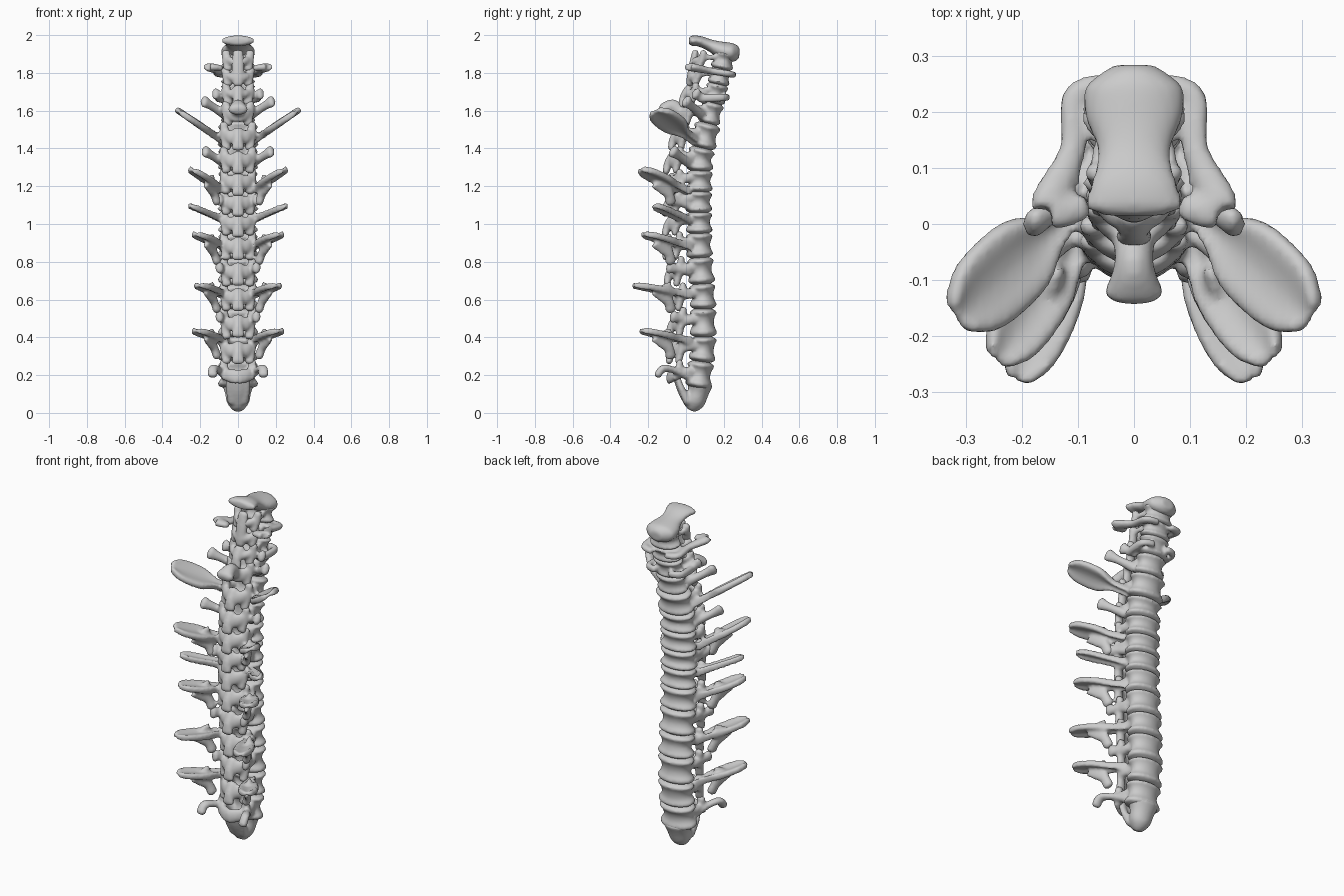
import bpy, bmesh, math
from mathutils import Vector

CURVE = [(0, .03), (.15, .065), (.35, .092), (.6, .09), (.85, .072), (1.1, .068),
         (1.35, .075), (1.5, .11), (1.7, .16), (1.9, .205), (2.1, .25)]


def mid_y(z):
    for (z0, y0), (z1, y1) in zip(CURVE, CURVE[1:]):
        if z <= z1:
            return y0 + (y1 - y0) * (z - z0) / (z1 - z0)


def catmull(a, b, c, d, t):
    return .5 * (2 * b + (c - a) * t + (2 * a - 5 * b + 4 * c - d) * t * t
                 + (3 * b - a - 3 * c + d) * t ** 3)


def loft(bm, pts, wide=(1, 0, 0), dish=False, n=20):
    """Smooth tube through (x, y, z, half width, half thickness) points."""
    P = [pts[0]] + list(pts) + [pts[-1]]
    S = []
    for i in range(len(pts) - 1):
        for k in range(5):
            S.append([catmull(P[i][j], P[i+1][j], P[i+2][j], P[i+3][j], k / 5) for j in range(5)])
    S.append(list(pts[-1]))
    C = [Vector(s[:3]) for s in S]
    R = [(s[3], s[4]) for s in S]
    # rounded ends (drums keep nearly flat ends)
    t0, t1 = (C[0] - C[1]).normalized(), (C[-1] - C[-2]).normalized()
    e0, e1 = min(.015, min(R[0]) * .6), min(.015, min(R[-1]) * .6)
    C = [C[0] + t0 * e0] + C + [C[-1] + t1 * e1]
    R = [(R[0][0] * .6, R[0][1] * .6)] + R + [(R[-1][0] * .6, R[-1][1] * .6)]
    rings = []
    for i, c in enumerate(C):
        t = (C[min(i + 1, len(C) - 1)] - C[max(i - 1, 0)]).normalized()
        w = Vector(wide)
        w = (w - t * w.dot(t)).normalized()
        nn = t.cross(w)
        ring = []
        for k in range(n):
            u, v = math.cos(math.tau * k / n), math.sin(math.tau * k / n)
            if dish:
                v *= .4 + 2.0 * u * u
            ring.append(bm.verts.new(c + w * u * R[i][0] + nn * v * R[i][1]))
        rings.append(ring)
    faces = [bm.faces.new(rings[0][::-1]), bm.faces.new(rings[-1])]
    for a, b in zip(rings, rings[1:]):
        for k in range(n):
            faces.append(bm.faces.new((a[k], a[(k+1) % n], b[(k+1) % n], b[k])))
    bmesh.ops.recalc_face_normals(bm, faces=faces)


def pair(bm, pts, wide=(1, 0, 0), dish=False):
    for s in (1, -1):
        loft(bm, [(s * p[0], *p[1:]) for p in pts], (s * wide[0], wide[1], wide[2]), dish)


def finish(bm, name):
    me = bpy.data.meshes.new(name)
    bm.to_mesh(me)
    bm.free()
    ob = bpy.data.objects.new(name, me)
    bpy.context.collection.objects.link(ob)
    r = ob.modifiers.new("fuse", 'REMESH')
    r.mode = 'VOXEL'
    r.voxel_size = .009
    r.use_smooth_shade = True
    s = ob.modifiers.new("soften", 'SMOOTH')
    s.factor, s.iterations = .5, 3


def wing(bm, root, tip, w, wide):
    """Dished leaf on a narrow neck."""
    r, t = Vector(root), Vector(tip)
    pts = []
    for f, a, b in ((0, .026, .026), (.26, .03, .022), (.48, w * .9, .02),
                    (.7, w, .018), (.88, w * .88, .018), (1, w * .52, .018)):
        pts.append((*r.lerp(t, f), a, b))
    pair(bm, pts, wide, True)


# leaf wings: vertebra -> root, tip, half width, width direction
WINGS = {
    1: ((.07, .02, .38), (.22, -.23, .435), .055, (.85, .5, .05)),
    3: ((.07, .02, .625), (.205, -.27, .675), .055, (.85, .45, .05)),
    5: ((.07, .02, .88), (.22, -.22, .945), .055, (.85, .5, .1)),
    6: ((.07, .01, 1.02), (.25, -.165, 1.095), .036, (.8, .6, .25)),
    8: ((.07, .01, 1.17), (.24, -.235, 1.285), .06, (.8, .5, .3)),
    10: ((.08, .05, 1.44), (.31, -.16, 1.595), .08, (.55, .75, .38)),
}
# short clubs: vertebra -> root, tip
CLUBS = {
    2: ((.06, .02, .49), (.1, -.07, .51)), 4: ((.06, .02, .75), (.1, -.09, .77)),
    7: ((.06, .02, 1.1), (.1, -.08, 1.13)), 9: ((.07, .02, 1.32), (.175, -.07, 1.385)),
    11: ((.07, .08, 1.58), (.18, 0, 1.65)), 12: ((.07, .1, 1.66), (.12, .05, 1.69)),
}
LEVELS = [.13, .27, .40, .55, .68, .82, .95, 1.06, 1.17, 1.28, 1.40, 1.53, 1.64, 1.74, 1.82, 1.91]

for i, (z0, z1) in enumerate(zip(LEVELS, LEVELS[1:])):
    bm = bmesh.new()
    h, zc = z1 - z0, (z0 + z1) / 2
    yc = mid_y(zc)
    s = 1 if z0 < 1.5 else .85
    neck = i >= 12
    # waisted body with flared rims
    loft(bm, [(0, mid_y(z0 + h * f), z0 + h * f, .108 * k * s, .072 * k * s)
              for f, k in ((.1, .97), (.2, 1), (.36, .84), (.55, .78), (.74, .86), (.86, 1), (.93, .95))], n=32)
    # arch around the canal, slimmer in the neck
    a = .6 if neck else 1
    pair(bm, [(.06 * s, yc - .03, zc + .02, .026 * a, .022 * a), (.075 * s, yc - .09, zc + .015, .026 * a, .022 * a),
              (.05 * s, yc - .135, zc, .035 * a, .02), (0, yc - .16, zc - .01, .04 * a, .018)], (0, .2, 1))
    # joint knobs above and below
    low = .1 if i == 0 else .5
    pair(bm, [(.075 * s, yc - .105, zc + h * .5, .024, .018), (.072 * s, yc - .11, zc + h * .15, .024, .02),
              (.06 * s, yc - .13, zc - h * low, .026, .018)])
    # rear spine
    if i == 11:
        loft(bm, [(0, yc - .15, zc, .04, .03), (0, -.07, 1.62, .035, .04), (0, -.125, 1.605, .055, .03)])
    elif i == 13:
        loft(bm, [(0, .02, 1.74, .028, .02), (0, .035, 1.83, .034, .022), (0, .05, 1.91, .028, .018)])
    elif i > 0 and i != 14:
        loft(bm, [(0, yc - .14, zc + .03, .03, .022), (0, yc - .17, zc - .015, .026, .02),
                  (0, yc - .18, zc - .065, .036, .018)])
    if i in WINGS:
        wing(bm, *WINGS[i])
    if i in (1, 3, 5, 8):
        # web below the leaf, narrowing to a knob
        z = WINGS[i][0][2] + (.02 if i == 8 else -.005)
        pair(bm, [(.155, -.13, z + .04, .07, .018), (.14, -.11, z, .045, .018),
                  (.125, -.09, z - .035, .028, .02), (.11, -.08, z - .075, .03, .022)], (.45, -.85, .2))
    if i in CLUBS:
        p, q = map(Vector, CLUBS[i])
        pair(bm, [(*p, .028, .026), (*p.lerp(q, .6), .023, .021), (*q, .036, .022)], (0, .5, 1))
    if i == 0:
        # hooked arms of the lowest vertebra
        pair(bm, [(.06, .02, .19, .026, .024), (.1, -.06, .225, .022, .018), (.13, -.12, .235, .025, .02),
                  (.135, -.15, .2, .028, .02)], (1, 0, .2))
    if i == 13:
        # flat side ring of the upper neck
        pair(bm, [(.05, .25, 1.79, .02, .017), (.105, .225, 1.795, .024, .018), (.11, .13, 1.81, .024, .018),
                  (.15, .03, 1.83, .036, .022), (.09, .03, 1.825, .024, .016)], (.5, .5, .02))
    if i == 12:
        # lower neck side bars
        pair(bm, [(.05, .22, 1.67, .018, .015), (.105, .19, 1.67, .022, .017), (.1, .07, 1.665, .022, .017)], (0, .1, 1))
    finish(bm, f"vertebra_{i + 1:02d}")

# pointed tail bone
bm = bmesh.new()
loft(bm, [(0, .075, .155, .09, .068), (0, .065, .11, .07, .056), (0, .045, .06, .06, .055),
          (0, .03, .028, .038, .038)], n=32)
pair(bm, [(.04, -.05, .2, .022, .016), (.045, -.025, .13, .02, .018), (.03, .01, .06, .025, .025)])
loft(bm, [(0, -.055, .2, .05, .016), (0, -.03, .12, .042, .016), (0, .01, .05, .03, .02)])
finish(bm, "tail_bone")

# saddle shaped top bone
bm = bmesh.new()
loft(bm, [(0, .03, 1.97, .09, .028), (0, .07, 1.968, .077, .028), (0, .13, 1.945, .064, .032),
          (0, .19, 1.92, .086, .046), (0, .24, 1.908, .088, .05), (0, .268, 1.905, .06, .042)], n=32)
finish(bm, "top_bone")
